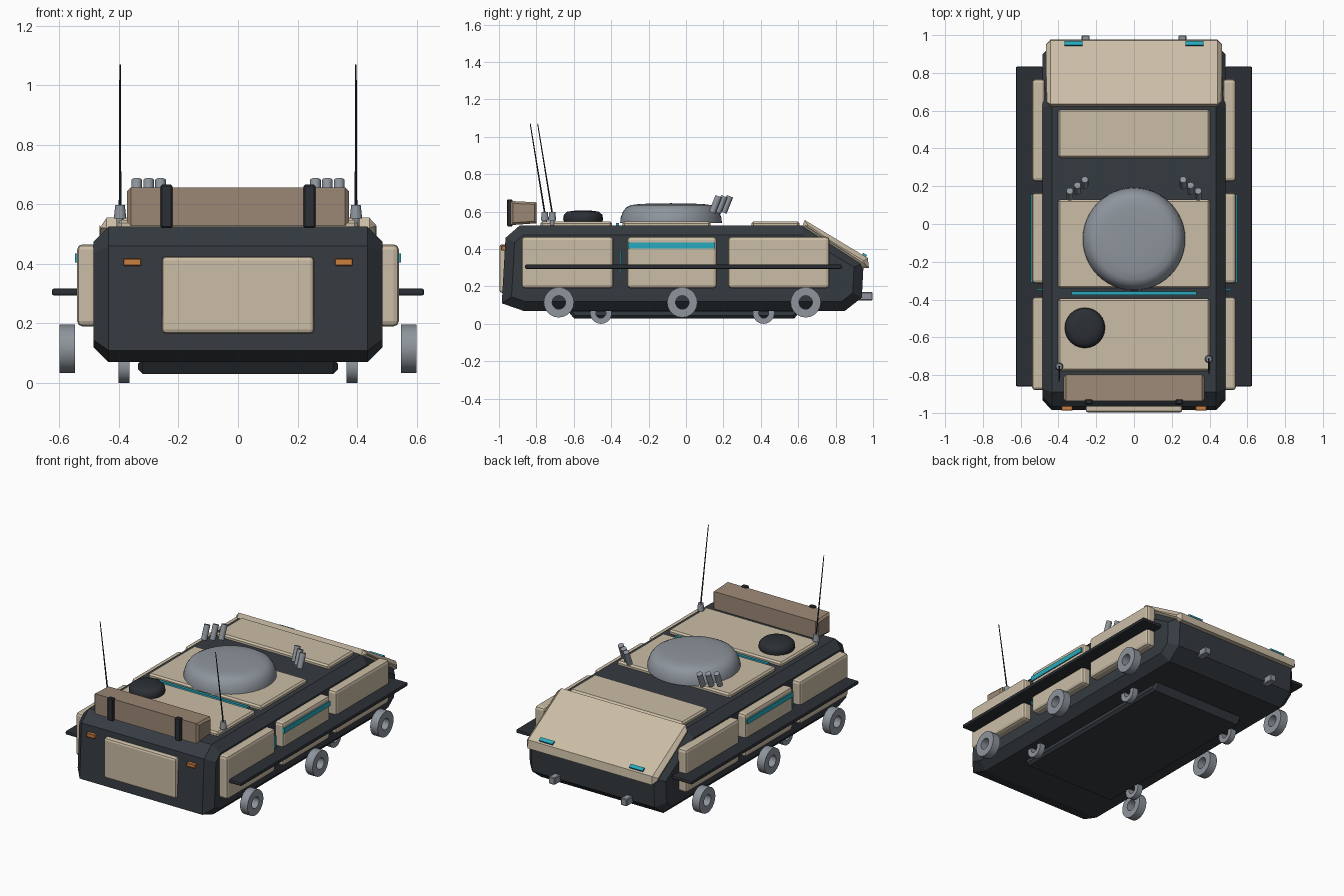
import bpy, bmesh, math
from mathutils import Vector

if "Cube" in bpy.data.objects:
    bpy.data.objects.remove(bpy.data.objects["Cube"])


def material(name, rgb):
    m = bpy.data.materials.new(name)
    m.use_nodes = True
    m.diffuse_color = (*rgb, 1)
    bsdf = m.node_tree.nodes["Principled BSDF"]
    bsdf.inputs["Base Color"].default_value = (*rgb, 1)
    bsdf.inputs["Roughness"].default_value = 0.7
    return m


HULL = material("charcoal hull", (0.036, 0.044, 0.053))
DARK = material("dark rubber", (0.024, 0.028, 0.034))
TAN = material("tan armour", (0.60, 0.51, 0.38))
GREY = material("grey metal", (0.27, 0.30, 0.335))
TEAL = material("teal glow", (0.02, 0.40, 0.51))
BROWN = material("brown canvas", (0.33, 0.245, 0.18))
ORANGE = material("orange lamp", (0.60, 0.21, 0.05))


def finish(name, bm, mat, bevel=0, segments=1, smooth=None):
    bmesh.ops.recalc_face_normals(bm, faces=bm.faces)
    mesh = bpy.data.meshes.new(name)
    bm.to_mesh(mesh)
    bm.free()
    ob = bpy.data.objects.new(name, mesh)
    bpy.context.collection.objects.link(ob)
    mesh.materials.append(mat)
    if bevel:
        mod = ob.modifiers.new("bevel", "BEVEL")
        mod.width, mod.segments = bevel, segments
        mod.limit_method = "ANGLE"
    if smooth:
        bpy.ops.object.select_all(action="DESELECT")
        ob.select_set(True)
        bpy.context.view_layer.objects.active = ob
        bpy.ops.object.shade_smooth_by_angle(angle=math.radians(smooth))
    return ob


def box(name, mat, x, y, z, bevel=0, segments=1):
    """Box from (low, high) ranges on each axis."""
    bm = bmesh.new()
    bmesh.ops.create_cube(bm, size=1)
    for v in bm.verts:
        v.co = [lo + (c + 0.5) * (hi - lo) for c, (lo, hi) in zip(v.co, (x, y, z))]
    return finish(name, bm, mat, bevel, segments)


def prism(name, mat, profile, half, rim=0, bevel=0):
    """Side profile of (y, z) points extruded across x, with chamfered rims."""
    bm = bmesh.new()
    face = bm.faces.new([bm.verts.new((-half, y, z)) for y, z in profile])
    ext = bmesh.ops.extrude_face_region(bm, geom=[face])
    for g in ext["geom"]:
        if isinstance(g, bmesh.types.BMVert):
            g.co.x = half
    if rim:
        rims = [e for e in bm.edges if abs(e.verts[0].co.x - e.verts[1].co.x) < 1e-4]
        bmesh.ops.bevel(bm, geom=rims, offset=rim, segments=1, affect="EDGES")
    return finish(name, bm, mat, bevel)


def rod(name, mat, start, end, r1, r2, sides=12):
    a, b = Vector(start), Vector(end)
    bm = bmesh.new()
    bmesh.ops.create_cone(bm, cap_ends=True, segments=sides, radius1=r1,
                          radius2=r2, depth=(b - a).length)
    turn = (b - a).to_track_quat("Z", "Y")
    for v in bm.verts:
        v.co = turn @ v.co + (a + b) / 2
    return finish(name, bm, mat, smooth=40)


def lathe(name, mat, centre, profile, sides=48):
    bm = bmesh.new()
    vs = [bm.verts.new((r, 0, z)) for r, z in profile]
    edges = [bm.edges.new(p) for p in zip(vs, vs[1:])]
    bmesh.ops.spin(bm, geom=vs + edges, cent=(0, 0, 0), axis=(0, 0, 1),
                   angle=math.tau, steps=sides)
    bmesh.ops.remove_doubles(bm, verts=bm.verts, dist=1e-4)
    bmesh.ops.translate(bm, verts=bm.verts, vec=centre)
    return finish(name, bm, mat, smooth=50)


def ring_wheel(name, x0, x1, y, z, outer, inner, sides=20):
    bm = bmesh.new()
    loop = [(x0, outer), (x1, outer), (x1, inner), (x0, inner)]
    vs = [bm.verts.new((x, y, z + r)) for x, r in loop]
    edges = [bm.edges.new((vs[i], vs[i - 1])) for i in range(4)]
    bmesh.ops.spin(bm, geom=vs + edges, cent=(0, y, z), axis=(1, 0, 0),
                   angle=math.tau, steps=sides)
    bmesh.ops.remove_doubles(bm, verts=bm.verts, dist=1e-4)
    return finish(name, bm, GREY, smooth=40)


def span(side, lo, hi):
    return tuple(sorted((side * lo, side * hi)))


# Hull and belly
prism("hull", HULL, [(-0.985, 0.11), (-0.965, 0.46), (-0.89, 0.525), (0.63, 0.525),
                     (0.95, 0.33), (0.94, 0.14), (0.85, 0.07), (-0.87, 0.07)], 0.485, rim=0.05)
prism("belly_plate", HULL, [(-0.64, 0.08), (-0.6, 0.03), (0.58, 0.03), (0.62, 0.08)],
      0.335, rim=0.015)

# Sloped nose plate and roof plates
prism("nose_plate", TAN, [(0.62, 0.52), (0.635, 0.555), (0.972, 0.352),
                          (0.978, 0.30), (0.945, 0.30)], 0.465, rim=0.024)
for label, y in (("front", (0.35, 0.607)), ("middle", (-0.34, 0.13)), ("rear", (-0.778, -0.395))):
    box(label + "_roof_plate", TAN, (-0.402, 0.402), y, (0.515, 0.548), 0.01)
box("roof_glow_strip", TEAL, (-0.33, 0.33), (-0.375, -0.357), (0.52, 0.54))

# Turret dome and hatch
lathe("turret_dome", GREY, (0, -0.08, 0),
      [(0.272, 0.54), (0.27, 0.565), (0.258, 0.598), (0.24, 0.622), (0.215, 0.635),
       (0.17, 0.641), (0.09, 0.644), (0, 0.645)])
lathe("roof_hatch", DARK, (-0.26, -0.55, 0),
      [(0.1, 0.54), (0.107, 0.56), (0.103, 0.583), (0.085, 0.6), (0.045, 0.605), (0, 0.606)], 24)

for side, label in ((1, "left"), (-1, "right")):
    # Side armour, glow strips and rail
    for part, y in (("rear", (-0.88, -0.387)), ("middle", (-0.315, 0.165)), ("front", (0.225, 0.767))):
        box(f"{label}_{part}_side_armour", TAN, span(side, 0.47, 0.54), y, (0.19, 0.466), 0.018, 2)
    box(label + "_side_glow_strip", TEAL, span(side, 0.53, 0.547), (-0.31, 0.155), (0.404, 0.435))
    box(label + "_seam_glow_strip", TEAL, span(side, 0.48, 0.515), (-0.353, -0.345), (0.27, 0.395))
    box(label + "_side_rail", DARK, span(side, 0.48, 0.625), (-0.86, 0.833), (0.294, 0.317), 0.007, 2)

    # Wheels
    for part, y in (("rear", -0.68), ("middle", -0.02), ("front", 0.64)):
        ring_wheel(f"{label}_{part}_outer_wheel", side * 0.547, side * 0.6, y, 0.115, 0.081, 0.036)
    for part, y in (("rear", -0.455), ("front", 0.415)):
        ring_wheel(f"{label}_{part}_inner_wheel", side * 0.365, side * 0.402, y, 0.058, 0.058, 0.027)

    # Smoke launchers
    for i in range(3):
        x, y = side * (0.34 - 0.04 * i), 0.14 + 0.03 * i
        rod(f"{label}_smoke_launcher_{i + 1}", GREY, (x, y, 0.595), (x, y + 0.035, 0.682), 0.018, 0.018)

    # Lamps, tow hooks and box straps
    box(label + "_tail_lamp", ORANGE, span(side, 0.325, 0.385), (-0.988, -0.955), (0.393, 0.418), 0.003)
    lamp = box(label + "_head_lamp", TEAL, (-0.048, 0.048), (-0.012, 0.012), (-0.009, 0.009))
    lamp.location = (side * 0.32, 0.953, 0.366)
    lamp.rotation_euler.x = -math.atan2(0.203, 0.337)
    box(label + "_tow_hook", GREY, span(side, 0.235, 0.277), (0.92, 0.998), (0.125, 0.17), 0.004)
    box(label + "_box_strap", DARK, span(side, 0.22, 0.26), (-0.956, -0.928), (0.52, 0.666), 0.005)

    # Aerials
    x, y = side * 0.396, -0.735 + side * 0.02
    rod(label + "_aerial_foot", GREY, (x, y, 0.52), (x, y, 0.556), 0.012, 0.012)
    rod(label + "_aerial_base", GREY, (x, y, 0.553), (x, y, 0.597), 0.021, 0.016)
    rod(label + "_aerial", DARK, (x, y, 0.59), (x, y - 0.078, 1.07), 0.0045, 0.0025, 8)

# Rear door and stowage box
box("rear_door", TAN, (-0.256, 0.256), (-0.998, -0.955), (0.166, 0.425), 0.014, 2)
prism("stowage_box", BROWN, [(-0.938, 0.528), (-0.938, 0.657), (-0.798, 0.65), (-0.798, 0.538)],
      0.372, rim=0.012)
